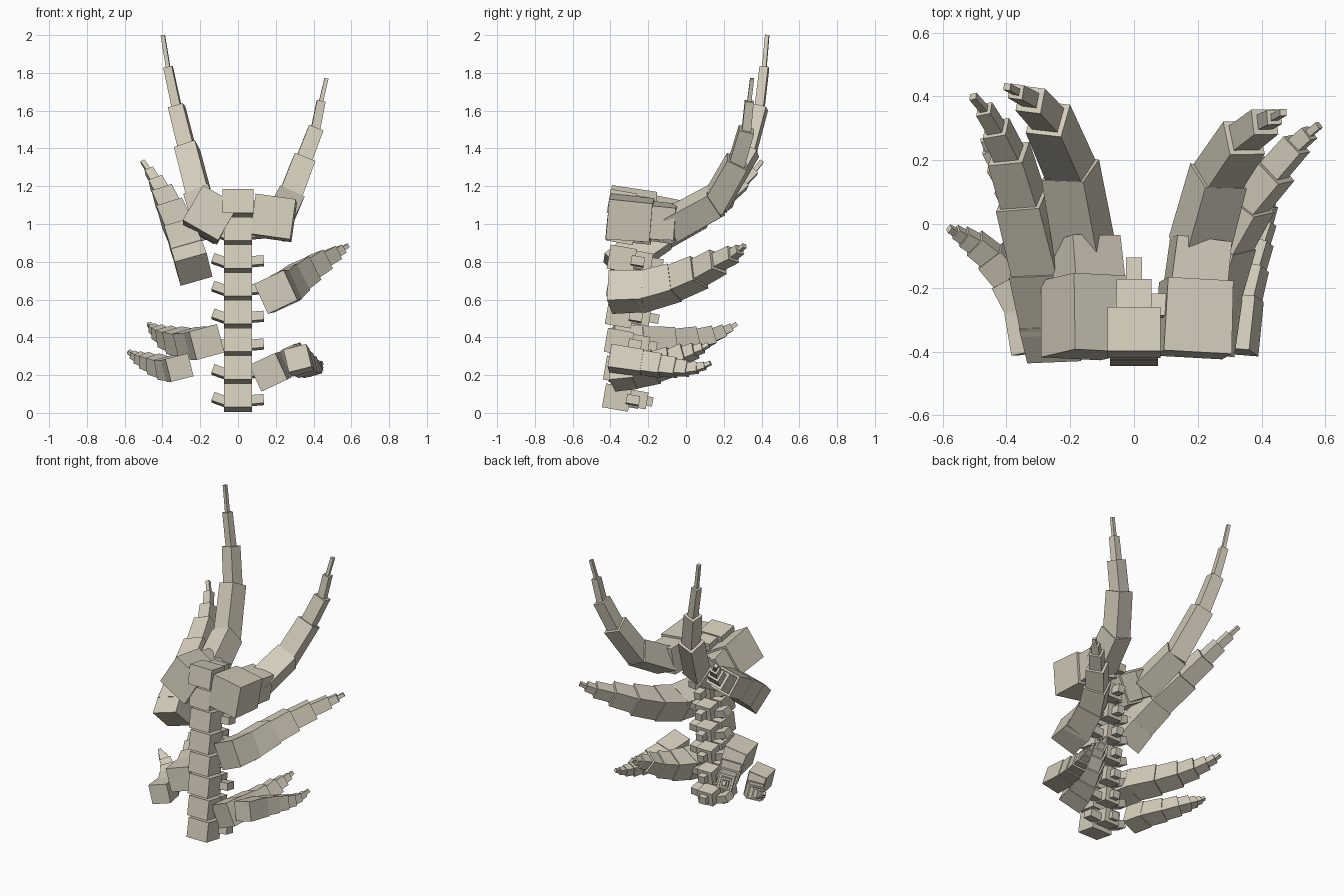
import bpy
import bmesh
from math import radians
from mathutils import Matrix, Quaternion, Vector

default_cube = bpy.data.objects.get("Cube")
if default_cube:
    bpy.data.objects.remove(default_cube, do_unlink=True)

# Single bone colour
bone = bpy.data.materials.new("pale_bone")
bone.use_nodes = True
bone_colour = (0.66, 0.61, 0.50, 1)
bone.diffuse_color = bone_colour
shader = next(n for n in bone.node_tree.nodes if n.type == 'BSDF_PRINCIPLED')
shader.inputs["Base Color"].default_value = bone_colour
shader.inputs["Roughness"].default_value = 0.9


def finish(name, bm):
    """Turn a bmesh into a flat-shaded bone object."""
    bmesh.ops.recalc_face_normals(bm, faces=bm.faces)
    mesh = bpy.data.meshes.new(name)
    bm.to_mesh(mesh)
    bm.free()
    mesh.materials.append(bone)
    obj = bpy.data.objects.new(name, mesh)
    bpy.context.collection.objects.link(obj)
    return obj


def add_box(bm, size, matrix, taper=1.0):
    """Add a box to bm; its +y end is scaled by taper."""
    verts = bmesh.ops.create_cube(bm, size=1)["verts"]
    for v in verts:
        shrink = taper if v.co.y > 0 else 1.0
        local = Vector((v.co.x * size[0] * shrink, v.co.y * size[1],
                        v.co.z * size[2] * shrink))
        v.co = matrix @ local


def tentacle(name, roll, widths, joints, twist=0):
    """Chain of shrinking boxes; roll follows the path, twist starts after the base."""
    bm = bmesh.new()
    forward = Vector((0, 1, 0))
    turn = Quaternion(forward, radians(roll))
    points = [Vector(p) for p in joints]
    for i, (start, end, width) in enumerate(zip(points, points[1:], widths)):
        step = (end - start).normalized()
        turn = forward.rotation_difference(step) @ turn
        if i == 2:
            turn = Quaternion(step, radians(twist)) @ turn
        forward = step
        # Sink each box into the one before it
        back = start if i == 0 else start - step * width * 0.25
        length = (end - back).length
        place = Matrix.Translation((back + end) / 2) @ turn.to_matrix().to_4x4()
        add_box(bm, (width, length, width), place, taper=0.96)
    return finish(name, bm)


def vertebra(name, y, z, width, reach):
    """Body, neural arch, rear spine and two side processes."""
    bm = bmesh.new()
    place = Matrix.Translation((0, y, z)) @ Matrix.Rotation(radians(-10), 4, 'X')
    add_box(bm, (width, 0.14, 0.128), place)
    add_box(bm, (0.11, 0.12, 0.09), place @ Matrix.Translation((0, 0.1, 0.01)))
    add_box(bm, (0.05, reach, 0.05),
            place @ Matrix.Translation((0, 0.15 + reach / 2, 0.01)))
    for side, lean in ((-1, 20), (1, -5)):
        arm = Matrix.Translation((side * 0.086, 0.085, 0))
        add_box(bm, (0.1, 0.07, 0.048),
                place @ arm @ Matrix.Rotation(radians(lean), 4, 'Y'))
    return finish(name, bm)


# Spine: stacked, each one leaning back a little
for i in range(8):
    vertebra(f"vertebra_{i + 1}", -0.365 + 0.005 * min(i, 5), 0.081 + 0.147 * i,
             0.165 if i == 7 else 0.15, 0.04 + 0.006 * i)

# Upper pair, sweeping back and then up
large = (0.215, 0.18, 0.148, 0.122, 0.085, 0.048, 0.022)
tentacle("upper_right_tentacle", 30, large, [
    (-0.145, -0.41, 1.06), (-0.15, -0.17, 1.03), (-0.16, -0.05, 1.01),
    (-0.2, 0.17, 1.13), (-0.27, 0.33, 1.4), (-0.325, 0.39, 1.62),
    (-0.37, 0.415, 1.83), (-0.398, 0.43, 2)], twist=-55)
tentacle("upper_left_tentacle", 8, large, [
    (0.185, -0.41, 1.04), (0.195, -0.18, 1.02), (0.21, -0.05, 1.01),
    (0.265, 0.15, 1.12), (0.345, 0.27, 1.33), (0.41, 0.32, 1.5),
    (0.44, 0.335, 1.65), (0.468, 0.35, 1.77)], twist=18)

# Middle pair
medium = (0.175, 0.165, 0.148, 0.118, 0.08, 0.05, 0.024)
tentacle("middle_right_tentacle", -15, medium, [
    (-0.235, -0.375, 0.76), (-0.265, -0.27, 0.85), (-0.3, -0.12, 0.95),
    (-0.35, 0.08, 1.06), (-0.393, 0.22, 1.15), (-0.433, 0.3, 1.22),
    (-0.47, 0.36, 1.28), (-0.505, 0.4, 1.33)])
tentacle("middle_left_tentacle", -25, medium, [
    (0.2, -0.4, 0.64), (0.23, -0.22, 0.645), (0.28, -0.06, 0.69),
    (0.355, 0.07, 0.745), (0.44, 0.17, 0.8), (0.51, 0.25, 0.84),
    (0.55, 0.285, 0.865), (0.58, 0.31, 0.885)])

# Lower pair, near the spine
small = (0.155, 0.145, 0.125, 0.1, 0.07, 0.045, 0.024)
tentacle("lower_right_tentacle", -15, small, [
    (-0.165, -0.39, 0.375), (-0.2, -0.22, 0.37), (-0.27, -0.08, 0.37),
    (-0.34, 0.04, 0.385), (-0.39, 0.13, 0.405), (-0.43, 0.19, 0.43),
    (-0.455, 0.235, 0.45), (-0.47, 0.265, 0.47)])
tentacle("lower_left_tentacle", -25, small, [
    (0.16, -0.39, 0.215), (0.185, -0.27, 0.225), (0.225, -0.16, 0.245),
    (0.265, -0.07, 0.275), (0.29, 0, 0.31), (0.31, 0.05, 0.33),
    (0.32, 0.09, 0.345), (0.325, 0.12, 0.36)])

# Outer pair, the smallest
tiny = (0.125, 0.112, 0.095, 0.075, 0.055, 0.038, 0.022)
tentacle("outer_right_tentacle", -14, tiny, [
    (-0.31, -0.4, 0.24), (-0.335, -0.27, 0.235), (-0.39, -0.17, 0.24),
    (-0.45, -0.1, 0.26), (-0.5, -0.06, 0.28), (-0.535, -0.04, 0.295),
    (-0.56, -0.025, 0.31), (-0.58, -0.015, 0.325)])
tentacle("outer_left_tentacle", -14, tiny, [
    (0.315, -0.4, 0.29), (0.335, -0.23, 0.265), (0.36, -0.13, 0.25),
    (0.385, -0.05, 0.24), (0.405, 0.01, 0.235), (0.42, 0.06, 0.24),
    (0.43, 0.1, 0.25), (0.44, 0.13, 0.265)])
